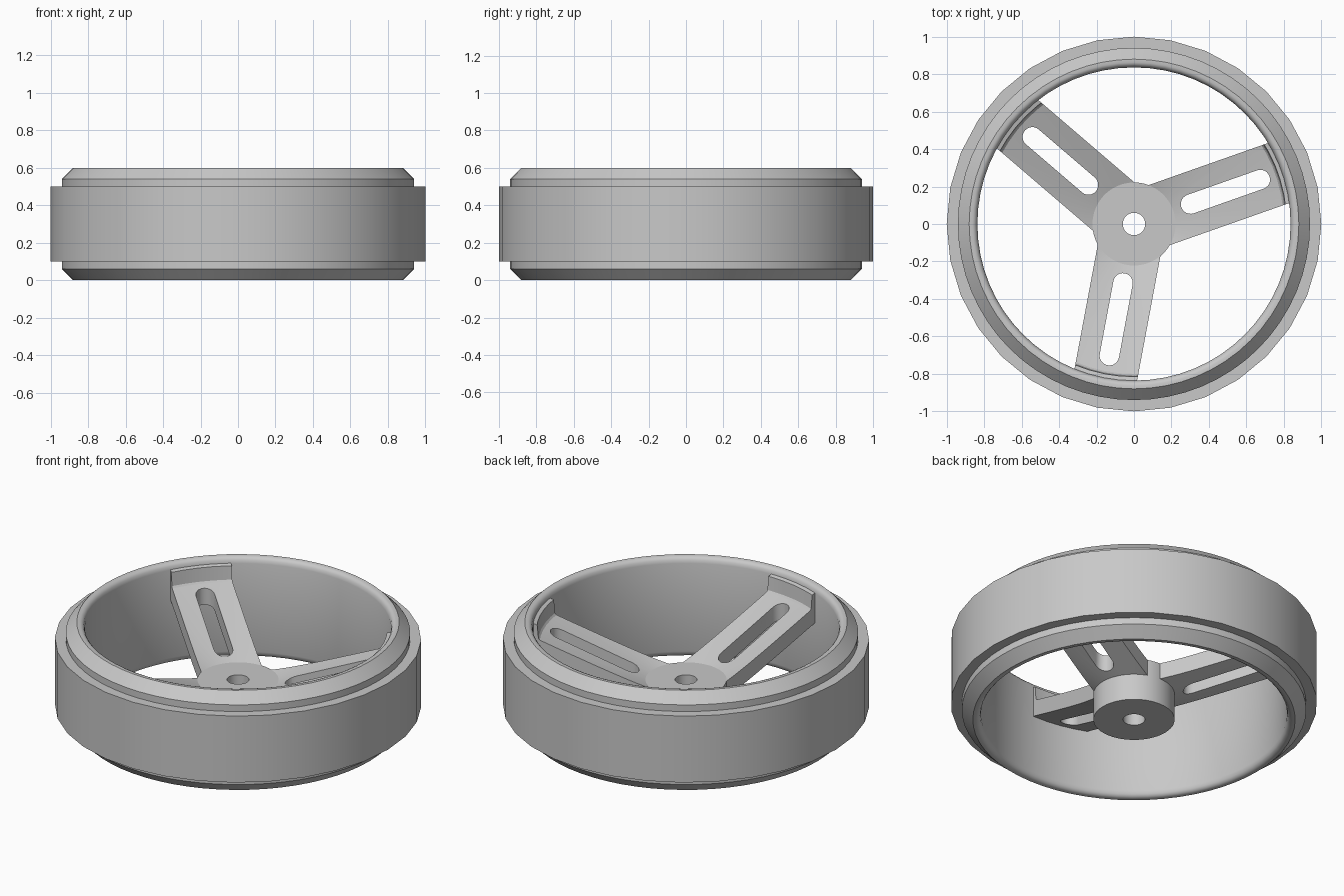
import bpy
import bmesh
from math import cos, sin, pi, radians

if "Cube" in bpy.data.objects:
    bpy.data.objects.remove(bpy.data.objects["Cube"])

grey = bpy.data.materials.new("plain grey")
grey.use_nodes = True
grey.diffuse_color = (0.58, 0.58, 0.58, 1)
grey.node_tree.nodes["Principled BSDF"].inputs["Base Color"].default_value = grey.diffuse_color

SPOKE_ANGLES = [radians(19.4 + 120 * k) for k in range(3)]


def finish(name, bm):
    bmesh.ops.recalc_face_normals(bm, faces=bm.faces)
    mesh = bpy.data.meshes.new(name)
    bm.to_mesh(mesh)
    bm.free()
    mesh.materials.append(grey)
    obj = bpy.data.objects.new(name, mesh)
    bpy.context.collection.objects.link(obj)
    return obj


def activate(obj):
    bpy.ops.object.select_all(action='DESELECT')
    obj.select_set(True)
    bpy.context.view_layer.objects.active = obj


def smooth(obj):
    activate(obj)
    bpy.ops.object.shade_smooth_by_angle(angle=radians(30))


def revolve(name, profile, sides):
    """Turn a closed (radius, height) loop around z."""
    bm = bmesh.new()
    rings = []
    for i in range(sides):
        a = 2 * pi * i / sides
        rings.append([bm.verts.new((r * cos(a), r * sin(a), z)) for r, z in profile])
    n = len(profile)
    for i in range(sides):
        p, q = rings[i], rings[(i + 1) % sides]
        for j in range(n):
            k = (j + 1) % n
            bm.faces.new((p[j], q[j], q[k], p[k]))
    return finish(name, bm)


def prisms(name, outline):
    """Tall prisms with the same plan outline, one at each spoke angle."""
    bm = bmesh.new()
    for a in SPOKE_ANGLES:
        c, s = cos(a), sin(a)
        base = [bm.verts.new((x * c - y * s, x * s + y * c, -0.5)) for x, y in outline]
        face = bm.faces.new(base)
        new = bmesh.ops.extrude_face_region(bm, geom=[face])["geom"]
        verts = [v for v in new if isinstance(v, bmesh.types.BMVert)]
        bmesh.ops.translate(bm, verts=verts, vec=(0, 0, 2))
    obj = finish(name, bm)
    obj.hide_render = True
    return obj


def cut(obj, cutter, operation):
    mod = obj.modifiers.new("cut", 'BOOLEAN')
    mod.operation = operation
    mod.solver = 'EXACT'
    mod.object = cutter
    activate(obj)
    bpy.ops.object.modifier_apply(modifier=mod.name)
    bpy.data.objects.remove(cutter)


# Tread band
smooth(revolve("tread_band", [(0.92, 0.1), (1, 0.1), (1, 0.5), (0.92, 0.5)], 32))

# Rim with chamfered outer edges and rounded inner lips, mirrored about mid height
upper = [(0.94, 0.54), (0.88, 0.6), (0.862, 0.6), (0.85, 0.595), (0.841, 0.584), (0.836, 0.565)]
lower = [(r, 0.6 - z) for r, z in reversed(upper)]
smooth(revolve("rim", upper + lower, 64))

# Hub with axle hole
smooth(revolve("hub", [(0.06, 0), (0.222, 0), (0.222, 0.255), (0.06, 0.255)], 48))

# Dished spokes with end pads, trimmed to straight sides and slotted
dish = [(0.2, 0.247), (0.8, 0.47), (0.808, 0.48), (0.815, 0.56), (0.85, 0.57),
        (0.85, 0.39), (0.2, 0.15)]
spokes = revolve("spokes", dish, 64)
cut(spokes, prisms("spoke_trim", [(0.1, -0.17), (1, -0.17), (1, 0.17), (0.1, 0.17)]), 'INTERSECT')

slot = []
for centre, start in ((0.715, -pi / 2), (0.32, pi / 2)):
    for i in range(13):
        t = start + pi * i / 12
        slot.append((centre + 0.052 * cos(t), 0.052 * sin(t)))
cut(spokes, prisms("slot_cutter", slot), 'DIFFERENCE')
smooth(spokes)
